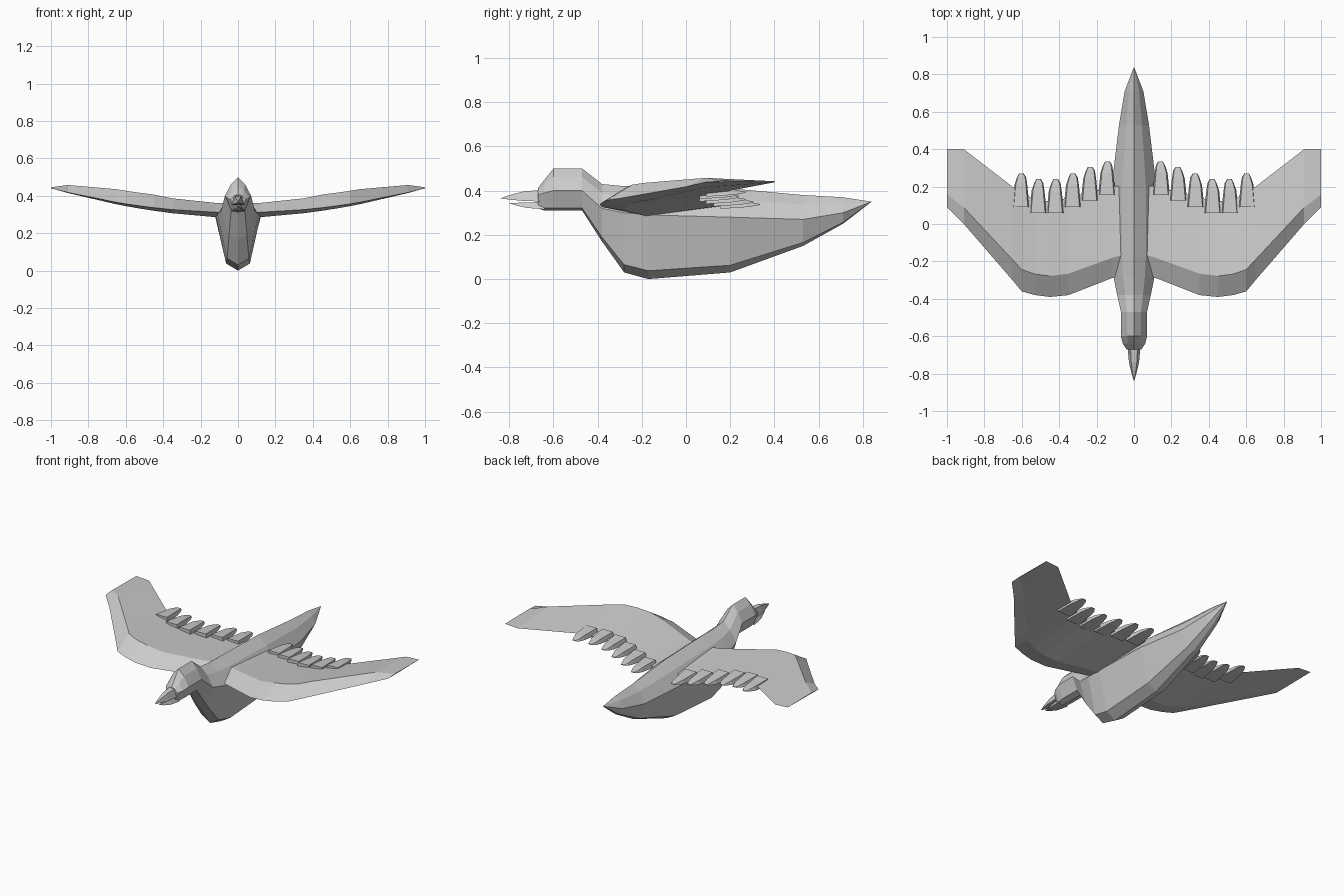
import bpy

cube = bpy.data.objects.get("Cube")
if cube:
    bpy.data.objects.remove(cube, do_unlink=True)

grey = bpy.data.materials.new("light grey")
grey.use_nodes = True
colour = (.6, .6, .6, 1)
grey.diffuse_color = colour
grey.node_tree.nodes["Principled BSDF"].inputs["Base Color"].default_value = colour


def lerp(start, end, factor):
    return start + (end - start) * factor


def loft(name, rings, mirror=False):
    """Skin closed rings of equal length, with capped ends."""
    count = len(rings[0])
    verts = [point for ring in rings for point in ring]
    faces = [tuple(range(count)), tuple(range(len(verts) - count, len(verts)))]
    for start in range(0, len(verts) - count, count):
        for side in range(count):
            here, there = start + side, start + (side + 1) % count
            faces.append((here, there, there + count, here + count))
    mesh = bpy.data.meshes.new(name)
    mesh.from_pydata(verts, [], faces)
    mesh.materials.append(grey)
    obj = bpy.data.objects.new(name, mesh)
    bpy.context.collection.objects.link(obj)

    # Merge pointed ends and turn every face outward
    bpy.context.view_layer.objects.active = obj
    obj.select_set(True)
    bpy.ops.object.mode_set(mode="EDIT")
    bpy.ops.mesh.select_all(action="SELECT")
    bpy.ops.mesh.remove_doubles(threshold=.0005)
    bpy.ops.mesh.normals_make_consistent(inside=False)
    bpy.ops.object.mode_set(mode="OBJECT")
    obj.select_set(False)
    if mirror:
        obj.modifiers.new("Mirror", "MIRROR").use_mirror_merge = False


def body_ring(y, top, middle, bottom, width):
    """Eight-sided section: widest at the middle, half as wide near the ends."""
    narrow = width * .53
    shoulder = lerp(middle, top, .62)
    keel = lerp(bottom, middle, .13)
    right = [(narrow, y, shoulder), (width, y, middle), (narrow, y, keel)]
    left = [(-x, y, z) for x, y, z in reversed(right)]
    return [(0, y, top), *right, (0, y, bottom), *left]


# Head, neck, body and tail in one skin
body_stations = [
    (-.67, .41, .38, .32, .04),
    (-.64, .45, .39, .31, .06),
    (-.6, .5, .4, .31, .07),
    (-.47, .5, .4, .31, .07),
    (-.38, .43, .32, .17, .09),
    (-.28, .42, .3, .03, .11),
    (-.17, .42, .29, 0, .12),
    (.2, .41, .28, .03, .12),
    (.53, .38, .27, .15, .08),
    (.71, .37, .3, .25, .05),
    (.84, .35, .35, .35, 0),
]
loft("body", [body_ring(*station) for station in body_stations])


def beak(name, tip_y, tip_z, low, high):
    """Four-sided beak half whose width and depth curve in to a point."""
    rings = []
    for along in (0, .5, .8, 1):
        y = lerp(-.64, tip_y, along)
        closing = along ** 2
        wide = lerp(.036, 0, closing)
        narrow = wide * .55
        under = lerp(low, tip_z, closing)
        over = lerp(high, tip_z, closing)
        rings.append([(-wide, y, under), (wide, y, under),
                      (narrow, y, over), (-narrow, y, over)])
    loft(name, rings)


beak("upper_beak", -.84, .365, low=.35, high=.405)
beak("lower_beak", -.8, .343, low=.315, high=.348)


def wing_ring(x, front, back, lift):
    """Diamond section: leading edge, upper ridge, trailing edge, lower ridge."""
    rise = .31 + .13 * x ** 2
    ridge = lerp(front, back, .22)
    belly = rise - lerp(.03, 0, x)
    return [(x, front, rise), (x, ridge, rise + lift),
            (x, back, rise + lift / 2), (x, ridge, belly)]


# Swept wings, rising towards thin tips
wing_stations = [
    (.03, -.26, .21, .05),
    (.12, -.29, .2, .05),
    (.35, -.38, .14, .06),
    (.45, -.39, .12, .07),
    (.53, -.38, .13, .07),
    (.6, -.36, .17, .07),
    (.65, -.3, .2, .07),
    (.91, 0, .4, .04),
    (1, .09, .4, .005),
]
loft("wing", [wing_ring(*station) for station in wing_stations], mirror=True)


def feather(name, x, tip, z):
    """Wedge that thins out to a blunt, inward-leaning tip."""
    def ring(outer, inner, reach, thick):
        y = tip - reach
        return [(x - inner, y, z - thick), (x + outer, y, z - thick),
                (x + outer * .8, y, z + thick), (x - inner * .8, y, z + thick)]

    loft(name, [
        ring(outer=.047, inner=.047, reach=.18, thick=.02),
        ring(outer=.034, inner=.034, reach=.06, thick=.012),
        ring(outer=.02, inner=.028, reach=.02, thick=.006),
        ring(outer=.01, inner=.015, reach=0, thick=.002),
    ], mirror=True)


# Trailing feathers, evenly spaced along each wing
for index, tip in enumerate((.335, .305, .27, .24, .24, .27)):
    x = .145 + .092 * index
    feather(f"feather_{index + 1}", x, tip, lerp(.32, .44, x))
